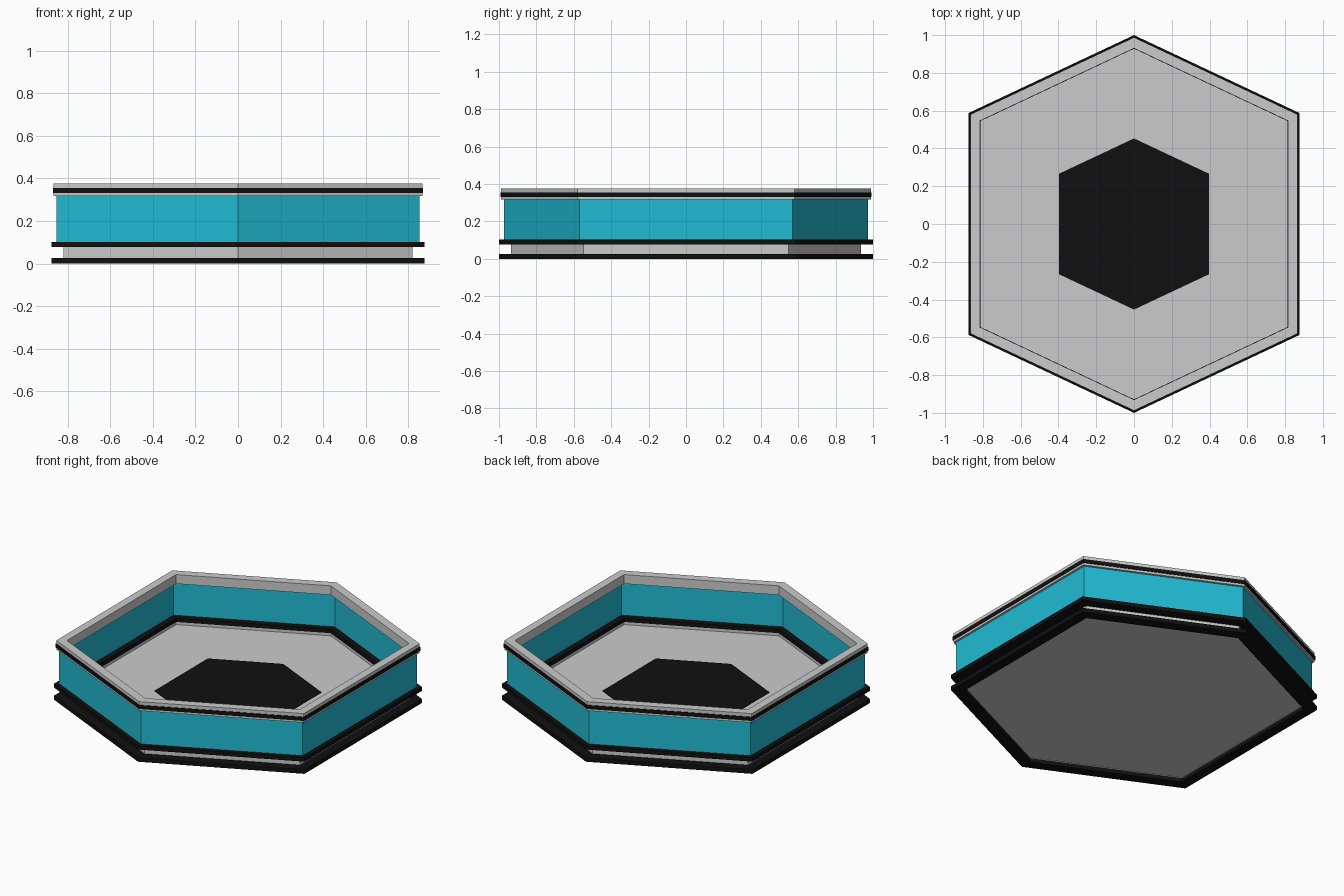
import bpy

if "Cube" in bpy.data.objects:
    bpy.data.objects.remove(bpy.data.objects["Cube"])

# Hexagon outline at scale 1: points on +y/-y, flat sides on +x/-x
HEX = [(0, 1), (-0.877, 0.587), (-0.877, -0.587), (0, -1), (0.877, -0.587), (0.877, 0.587)]


def colour(name, rgb):
    mat = bpy.data.materials.new(name)
    mat.diffuse_color = (*rgb, 1)
    mat.use_nodes = True
    mat.node_tree.nodes["Principled BSDF"].inputs["Base Color"].default_value = mat.diffuse_color
    return mat


def make(name, verts, faces, mat):
    mesh = bpy.data.meshes.new(name)
    mesh.from_pydata(verts, [], faces)
    if mat:
        mesh.materials.append(mat)
    obj = bpy.data.objects.new(name, mesh)
    bpy.context.collection.objects.link(obj)
    return obj


def loop(s, z):
    return [(x * s, y * s, z) for x, y in HEX]


def plate(name, s, z0, z1, mat=None):
    """Solid hexagonal slab."""
    sides = [(i, (i + 1) % 6, (i + 1) % 6 + 6, i + 6) for i in range(6)]
    caps = [tuple(range(5, -1, -1)), tuple(range(6, 12))]
    return make(name, loop(s, z0) + loop(s, z1), sides + caps, mat)


def ring(name, outer, inner, z0, z1, mat=None):
    """Hexagonal frame with a rectangular cross-section."""
    verts = loop(outer, z0) + loop(outer, z1) + loop(inner, z1) + loop(inner, z0)
    faces = []
    for k in range(4):
        a, b = k * 6, (k + 1) % 4 * 6
        for i in range(6):
            j = (i + 1) % 6
            faces.append((a + i, a + j, b + j, b + i))
    return make(name, verts, faces, mat)


cyan = colour("cyan", (0.015, 0.5, 0.65))
black = colour("black", (0.005, 0.005, 0.005))

# Base: floor slab, its edge band, centre panel and two black frames
plate("floor", 0.93, 0.03, 0.06)
ring("floor_edge", 0.935, 0.929, 0.026, 0.077)
plate("centre_panel", 0.453, 0.058, 0.064, black)
ring("lower_frame", 1.0, 0.928, 0.0, 0.026, black)
ring("upper_frame", 1.0, 0.928, 0.077, 0.102, black)

# Thin coloured wall
ring("wall", 0.972, 0.968, 0.102, 0.32, cyan)

# Top rim with black stripe
ring("rim", 0.988, 0.93, 0.318, 0.376)
ring("rim_stripe", 0.992, 0.986, 0.331, 0.355, black)
